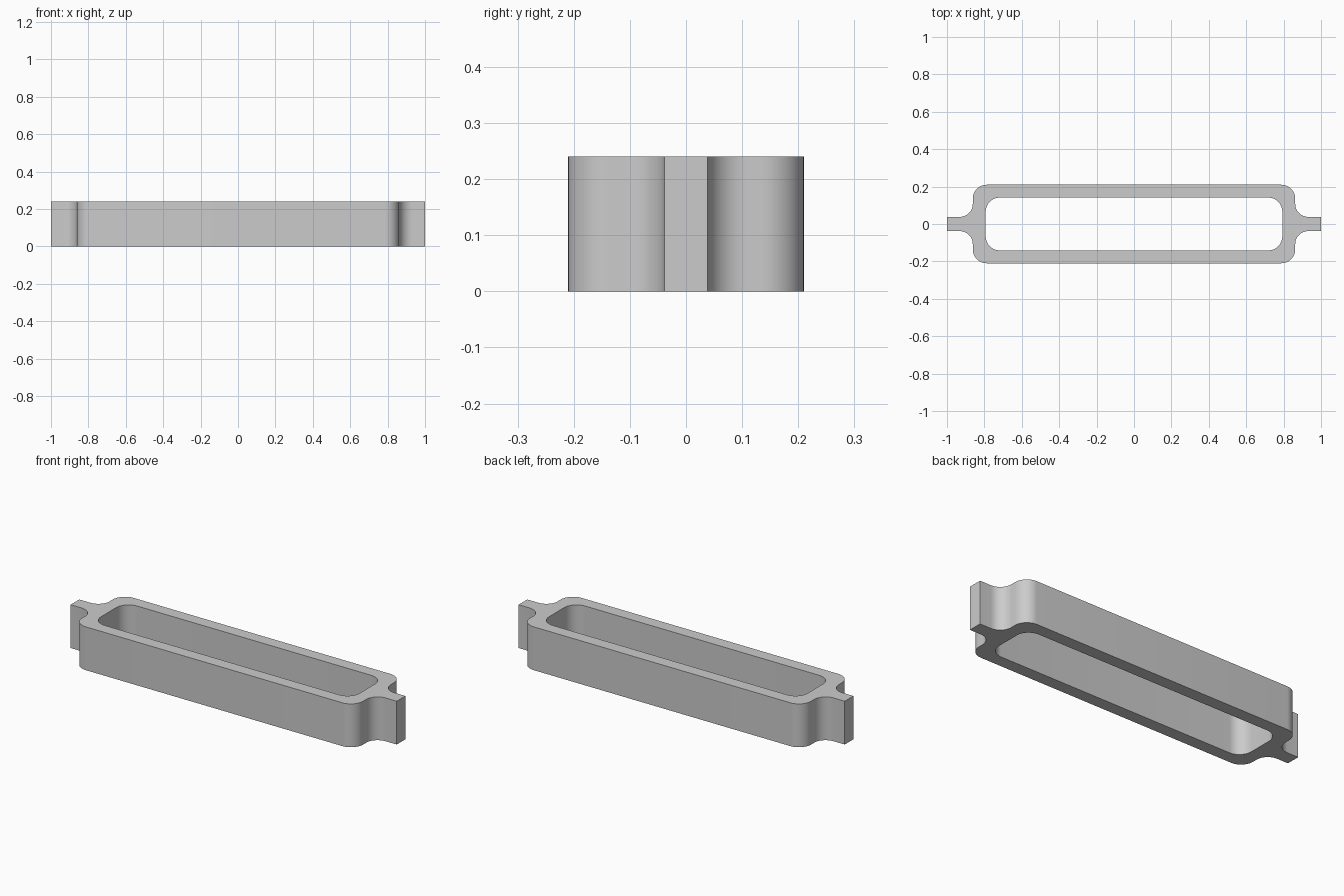
import bpy, bmesh
from math import sin, cos, pi, radians

cube = bpy.data.objects.get("Cube")
if cube:
    bpy.data.objects.remove(cube, do_unlink=True)

HEIGHT = 0.24
BODY_X, BODY_Y = 0.862, 0.21     # outer half sizes of the frame
HOLE_X, HOLE_Y = 0.793, 0.141    # half sizes of the opening
TAB_Y = 0.038                    # half width of the end tabs
R = 0.075                        # corner radius
FILLET = 0.07                    # tab blend radius
STEPS = 12


def arc(cx, cy, r, start, end):
    angles = [radians(start + (end - start) * i / STEPS) for i in range(STEPS + 1)]
    return [(cx + r * cos(a), cy + r * sin(a)) for a in angles]


def mirror_four(quarter):
    """Close a first-quadrant path by reflecting it over both axes."""
    half = quarter + [(-x, y) for x, y in reversed(quarter)]
    return half + [(-x, -y) for x, y in half]


# Outer outline: tab end, concave blend, rounded corner
outer = mirror_four(
    [(1, TAB_Y)]
    + arc(BODY_X + FILLET, TAB_Y + FILLET, FILLET, 270, 180)
    + arc(BODY_X - R, BODY_Y - R, R, 0, 90))
# Rounded rectangular opening
inner = mirror_four(arc(HOLE_X - R, HOLE_Y - R, R, 0, 90))

bm = bmesh.new()
caps = {0: [], HEIGHT: []}
for outline in (outer, inner):
    rings = []
    for z, edges in caps.items():
        ring = [bm.verts.new((x, y, z)) for x, y in outline]
        edges += [bm.edges.new((v, ring[i - 1])) for i, v in enumerate(ring)]
        rings.append(ring)
    low, high = rings
    for i in range(len(low)):
        bm.faces.new((low[i - 1], low[i], high[i], high[i - 1]))
# Flat top and bottom around the opening
for edges in caps.values():
    bmesh.ops.triangle_fill(bm, edges=edges, use_beauty=True, use_dissolve=False)
bmesh.ops.recalc_face_normals(bm, faces=bm.faces)

mesh = bpy.data.meshes.new("link_frame")
bm.to_mesh(mesh)
bm.free()
frame = bpy.data.objects.new("link_frame", mesh)
bpy.context.collection.objects.link(frame)

# Plain grey finish
grey = bpy.data.materials.new("plain_grey")
grey.use_nodes = True
colour = (0.6, 0.6, 0.6, 1)
grey.diffuse_color = colour
grey.node_tree.nodes["Principled BSDF"].inputs["Base Color"].default_value = colour
mesh.materials.append(grey)

bpy.ops.object.select_all(action='DESELECT')
frame.select_set(True)
bpy.context.view_layer.objects.active = frame
bpy.ops.object.shade_smooth_by_angle(angle=radians(30))
